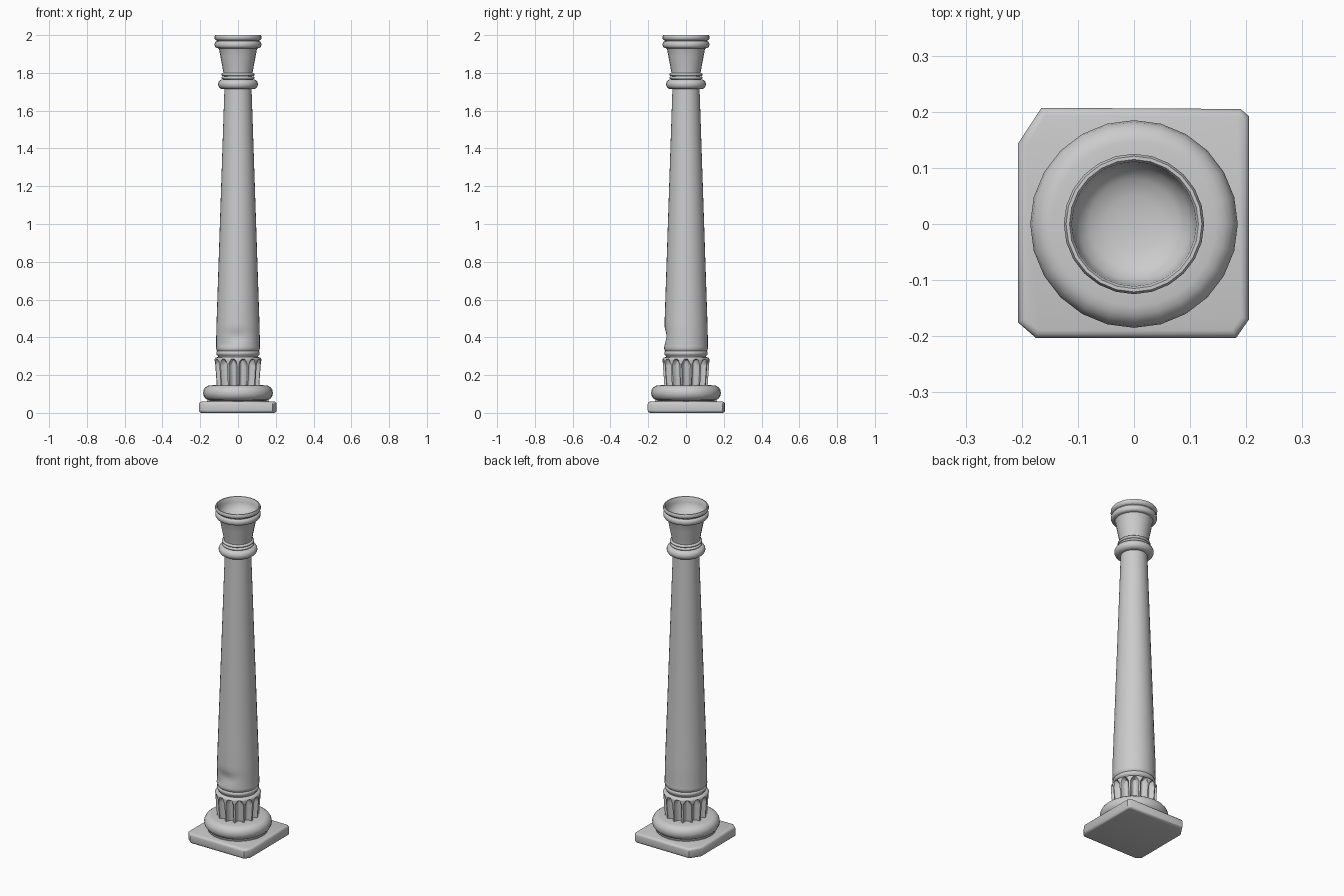
import bpy, bmesh
from math import sin, cos, pi, exp, sqrt

if "Cube" in bpy.data.objects:
    bpy.data.objects.remove(bpy.data.objects["Cube"])


def finish(name, bm, angle=40):
    bmesh.ops.recalc_face_normals(bm, faces=bm.faces)
    mesh = bpy.data.meshes.new(name)
    bm.to_mesh(mesh)
    bm.free()
    ob = bpy.data.objects.new(name, mesh)
    bpy.context.collection.objects.link(ob)
    bpy.ops.object.select_all(action='DESELECT')
    ob.select_set(True)
    bpy.context.view_layer.objects.active = ob
    bpy.ops.object.shade_smooth_by_angle(angle=angle * pi / 180)
    return ob


def lathe(name, profile, sides=24, shape=None, angle=40):
    """Turn an (r, z) profile; shape(r, z, theta) may alter the radius."""
    bm = bmesh.new()
    rings = []
    for r, z in profile:
        ring = []
        for i in range(sides):
            t = 2 * pi * i / sides
            q = shape(r, z, t) if shape else r
            ring.append(bm.verts.new((q * cos(t), q * sin(t), z)))
        rings.append(ring)
    for a, b in zip(rings, rings[1:]):
        for i in range(sides):
            j = (i + 1) % sides
            bm.faces.new((a[i], a[j], b[j], b[i]))
    bm.faces.new(rings[0][::-1])
    bm.faces.new(rings[-1])
    return finish(name, bm, angle)


def roll(r, z, half, bulge, n=8):
    """Half-round moulding profile centred on height z."""
    return [(r + bulge * cos(a), z + half * sin(a))
            for a in [-pi / 2 + pi * i / n for i in range(n + 1)]]


# Square plinth with worn, chipped corners
outline = [(-.165, .207), (.19, .205), (.205, .192), (.205, -.17),
           (.182, -.203), (-.175, -.203), (-.207, -.175), (-.207, .143)]
bm = bmesh.new()
base = bm.faces.new([bm.verts.new((x, y, 0)) for x, y in outline])
ext = bmesh.ops.extrude_face_region(bm, geom=[base])
for v in ext['geom']:
    if isinstance(v, bmesh.types.BMVert):
        v.co.z = .06
bmesh.ops.recalc_face_normals(bm, faces=bm.faces)
rims = [e for e in bm.edges if abs(e.verts[0].co.z - e.verts[1].co.z) < .001]
bmesh.ops.bevel(bm, geom=rims, offset=.014, segments=3, profile=.5, affect='EDGES')
finish("plinth", bm)

# Thick base roll
lathe("base_roll", [(.165, .05), (.165, .066)] + roll(.147, .106, .04, .038)
      + [(.11, .147)])


# Fluted drum: fourteen ridges with hollows that close in arches at the top
def flutes(r, z, t):
    u = abs(((t - pi / 2) * 14 / (2 * pi) + .5) % 1 - .5) * 2  # 0 ridge, 1 hollow
    w = 1 - u
    arch = .278 - .045 * w * w
    if z > arch + .004:
        return r
    lo = max(0, (u - .22) / .78)
    return r - .026 * sqrt(1 - (1 - lo) ** 2)


drum = [(.114 + .010 * i / 16, .14 + .14 * i / 16) for i in range(17)]
drum += [(.124, .284), (.119, .292), (.108, .296)]
lathe("fluted_drum", drum, 14 * 12, flutes, 50)


# Tapered shaft with a foot bead and a worn dent at the lower front
def dent(r, z, t):
    s = (t - 1.5 * pi)
    d = .013 * exp(-((z - .405) / .035) ** 2 - ((s + .1) / .55) ** 2)
    d += .007 * exp(-((z - .365) / .02) ** 2 - ((s + .6) / .3) ** 2)
    return r - d


shaft = [(.105, .29), (.108, .304)] + roll(.109, .316, .011, .006, 6)
shaft += [(.113, .332), (.117, .342)]
shaft += [(.116 - .0015 * i / 7, .352 + .015 * i) for i in range(8)]
shaft += [(.1135 - .0425 * i / 12, .48 + 1.26 * i / 12) for i in range(13)]
lathe("shaft", shaft, 32, dent)

# Necking roll and twin rings under the capital
lathe("neck_roll", [(.065, 1.714)] + roll(.08, 1.74, .026, .026) + [(.07, 1.767)])
for i, z in enumerate((1.774, 1.791)):
    lathe(f"neck_ring_{i + 1}", [(.065, z - .009)] + roll(.078, z, .008, .01, 6)
          + [(.065, z + .009)])

# Flared capital with double rim and a hollow bowl on top
bell = [(.072, 1.76), (.077, 1.80), (.083, 1.835), (.092, 1.88), (.099, 1.92),
        (.103, 1.93)]
rim = roll(.112, 1.95, .018, .012, 6) + [(.113, 1.972)]
rim += [(.121, 1.976), (.125, 1.984), (.125, 1.992), (.121, 2.0), (.115, 2.0)]
bowl = [(.111, 1.994), (.109, 1.97), (.1, 1.945), (.08, 1.928), (.05, 1.918),
        (.015, 1.915)]
lathe("capital", bell + rim + bowl)
